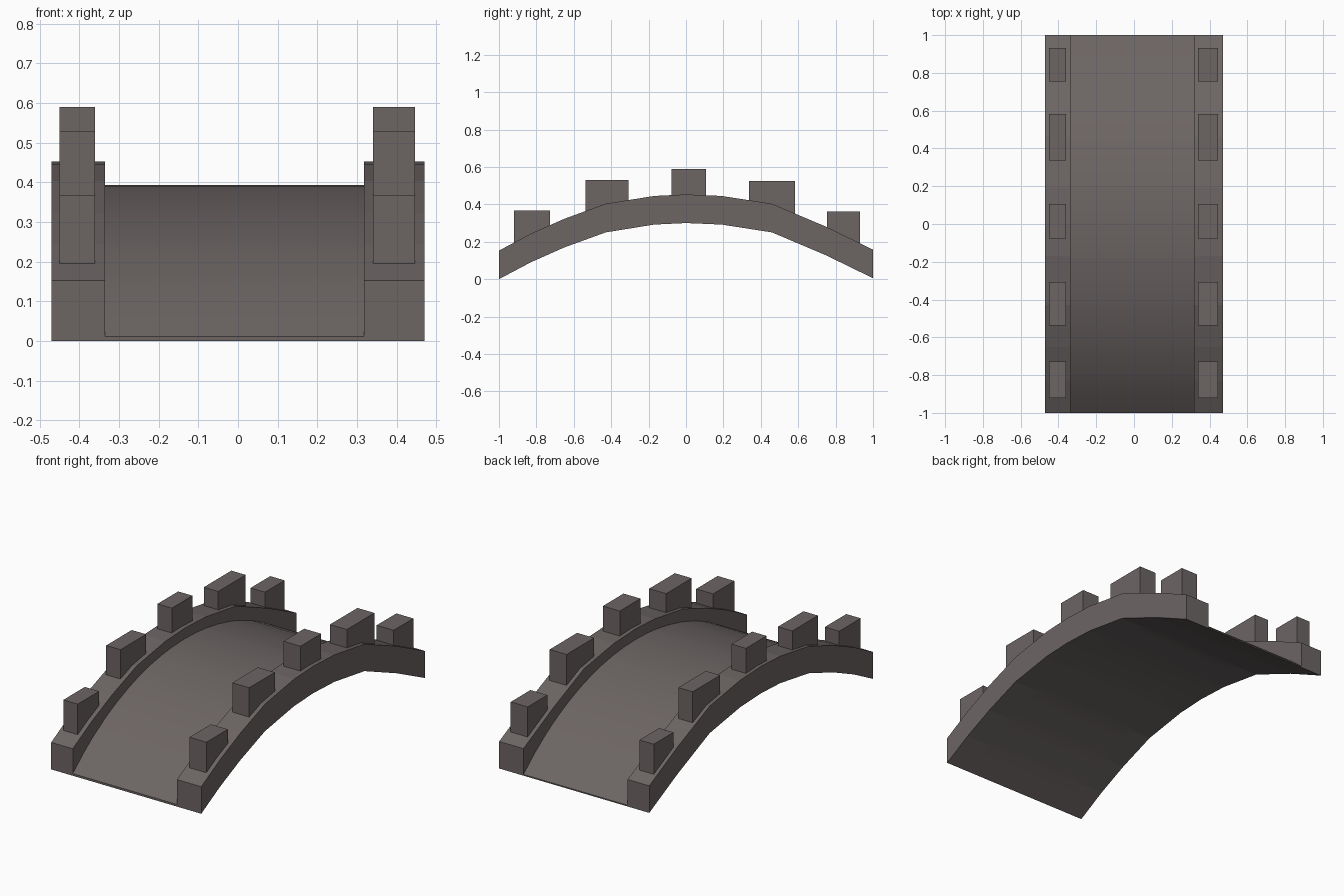
import bpy, bmesh, math

if "Cube" in bpy.data.objects:
    bpy.data.objects.remove(bpy.data.objects["Cube"])

stone = bpy.data.materials.new("warm grey stone")
stone.diffuse_color = (0.15, 0.13, 0.127, 1)
stone.use_nodes = True
stone.node_tree.nodes["Principled BSDF"].inputs["Base Color"].default_value = stone.diffuse_color


def make_strip(name, x0, x1, stations):
    """Solid following the arch; each station is (y, bottom z, top z)."""
    bm = bmesh.new()
    rings = [[bm.verts.new((x, y, z)) for x, z in
              ((x0, zb), (x1, zb), (x1, zt), (x0, zt))]
             for y, zb, zt in stations]
    for a, b in zip(rings, rings[1:]):
        for i in range(4):
            j = (i + 1) % 4
            bm.faces.new((a[i], a[j], b[j], b[i]))
    bm.faces.new(rings[0])
    bm.faces.new(rings[-1])
    bmesh.ops.recalc_face_normals(bm, faces=bm.faces)
    mesh = bpy.data.meshes.new(name)
    bm.to_mesh(mesh)
    bm.free()
    mesh.materials.append(stone)
    obj = bpy.data.objects.new(name, mesh)
    bpy.context.collection.objects.link(obj)
    return obj


# Underside of the arch, read from the side
ARCH = [(-1, 0), (-0.83, 0.09), (-0.65, 0.17), (-0.43, 0.25), (-0.17, 0.292),
        (0, 0.3), (0.19, 0.292), (0.46, 0.25), (0.75, 0.127), (1, 0.005)]


def arch_z(y):
    for (ya, za), (yb, zb) in zip(ARCH, ARCH[1:]):
        if y <= yb:
            return za + (zb - za) * (y - ya) / (yb - ya)
    return ARCH[-1][1]


# Deck: walking surface is a circular arc, thin at the ends
RISE = 0.381
R = (1 + RISE ** 2) / (2 * RISE)
ys = sorted({y for y, _ in ARCH} | {round(-1 + i / 10, 3) for i in range(21)})
deck = make_strip("bridge_deck", -0.335, 0.318,
                  [(y, arch_z(y), 0.393 - R + math.sqrt(R * R - y * y)) for y in ys])
bpy.context.view_layer.objects.active = deck
deck.select_set(True)
bpy.ops.object.shade_smooth_by_angle(angle=math.radians(30))

# Side kerbs and the blocks standing on them: (y start, y end, top z)
BLOCKS = [(-0.92, -0.728, 0.368), (-0.537, -0.308, 0.53), (-0.078, 0.107, 0.59),
          (0.337, 0.583, 0.526), (0.755, 0.931, 0.362)]
for side, kerb, block in (("left", (-0.47, -0.335), (-0.45, -0.36)),
                          ("right", (0.318, 0.47), (0.34, 0.446))):
    make_strip(side + "_kerb", *kerb, [(y, z, z + 0.153) for y, z in ARCH])
    for n, (y0, y1, top) in enumerate(BLOCKS, 1):
        base = min(arch_z(y0), arch_z(y1)) + 0.13
        make_strip(f"{side}_block_{n}", *block, [(y0, base, top), (y1, base, top)])
